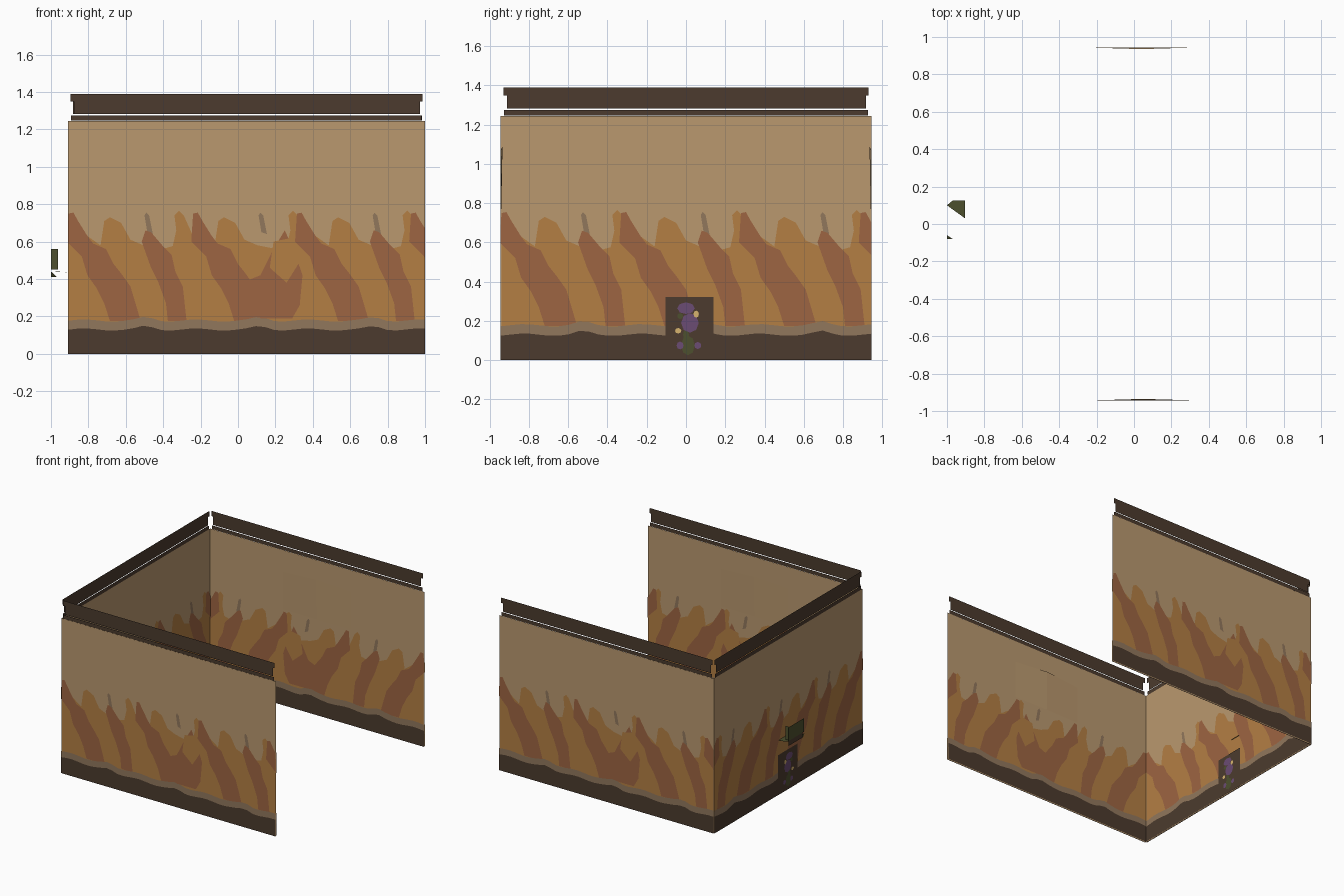
import bpy, bmesh, math
from mathutils import Matrix

if "Cube" in bpy.data.objects:
    bpy.data.objects.remove(bpy.data.objects["Cube"])


def mat(name, rgb):
    m = bpy.data.materials.new(name)
    lin = [(c / 255 / 12.92 if c < 11 else ((c / 255 + 0.055) / 1.055) ** 2.4) for c in rgb]
    m.diffuse_color = (*lin, 1)
    m.use_nodes = True
    m.node_tree.nodes["Principled BSDF"].inputs["Base Color"].default_value = m.diffuse_color
    return m


TAN = mat("tan plaster", (186, 153, 111))
BROWN = mat("dark wood", (76, 59, 46))
ORANGE = mat("ochre orange", (180, 127, 68))
RUST = mat("rust", (158, 101, 66))
TAUPE = mat("taupe", (145, 119, 92))
GREEN = mat("leaf green", (77, 80, 46))
PURPLE = mat("petal purple", (107, 76, 115))
CREAM = mat("cream yellow", (215, 180, 110))

TILE = 0.61  # mural repeat width
# mural shapes as (along wall, height) outlines within one repeat
FIELD = [(0, .17), (0, .60), (.10, .63), (.17, .58), (.19, .71), (.22, .73), (.28, .70), (.33, .61),
         (.40, .58), (.50, .56), (.57, .58), (.61, .60), (.61, .17)]
TIP = [(.55, .55), (.575, .66), (.565, .74), (.59, .765), (.615, .74), (.66, .64), (.66, .55)]
FLAME_A = [(-.01, .60), (0, .75), (.025, .755), (.05, .71), (.10, .63), (.13, .59), (.20, .56), (.24, .48),
           (.28, .43), (.33, .36), (.36, .26), (.385, .175), (.22, .175), (.19, .27), (.15, .35), (.10, .42),
           (.07, .52)]
FLAME_B = [(.39, .60), (.41, .66), (.44, .65), (.50, .58), (.55, .53), (.57, .44), (.61, .36), (.63, .175),
           (.53, .175), (.52, .27), (.48, .38), (.44, .46)]
SPARK = [(.405, .74), (.415, .755), (.43, .74), (.45, .64), (.42, .65)]
# centre motif of the two long walls, in wall coordinates
CONE = [(.02, .38), (.12, .42), (.19, .56), (.25, .66), (.30, .55), (.345, .42), (.33, .26), (.29, .19),
        (.12, .19), (.05, .28)]
GLOW = [(.17, .46), (.19, .60), (.29, .62), (.335, .50), (.26, .38)]


def shift(pts, d):
    return [(u + d, z) for u, z in pts]


def rect(u0, u1, z0, z1):
    return [(u0, z0), (u1, z0), (u1, z1), (u0, z1)]


def wavy(u0, u1, low, high):
    """Strip with an uneven painted top edge."""
    n = 38
    top = []
    for i in range(n + 1):
        u = u0 + (u1 - u0) * i / n
        t = ((u - u0) % TILE) - .42
        top.append((u, high + .006 * math.sin(u * 21) + .016 * math.exp(-(t / .05) ** 2)))
    return [(u0, low)] + top + [(u1, low)]


def plates(name, polys, m, layer, M, clip=None):
    """Flat plates painted on both faces of a wall; layer sets the stacking order."""
    bm = bmesh.new()
    for side in (-1, 1):
        for p in polys:
            f = bm.faces.new([bm.verts.new((u, side * (.0006 + .0013 * layer), z)) for u, z in p])
            f.normal_update()
            if f.normal.y * side < 0:
                f.normal_flip()
    bmesh.ops.triangulate(bm, faces=bm.faces[:])
    for u, s in zip(clip or (), (-1, 1)):
        bmesh.ops.bisect_plane(bm, geom=bm.verts[:] + bm.edges[:] + bm.faces[:],
                               plane_co=(u, 0, 0), plane_no=(s, 0, 0), clear_outer=True)
    return finish(name, bm, m, M)


def finish(name, bm, m, M=Matrix()):
    me = bpy.data.meshes.new(name)
    bm.to_mesh(me)
    bm.free()
    me.transform(M)
    me.materials.append(m)
    ob = bpy.data.objects.new(name, me)
    bpy.context.collection.objects.link(ob)
    return ob


def sheet(name, verts, faces, m, M=Matrix()):
    bm = bmesh.new()
    vs = [bm.verts.new(v) for v in verts]
    for f in faces:
        bm.faces.new([vs[i] for i in f])
    return finish(name, bm, m, M)


def wall(name, u0, u1, M, motif):
    ends = (u0, u1)
    starts = [u0 + .005 + TILE * i for i in range(4)]
    plain = [s for i, s in enumerate(starts) if not (motif and i == 1)]
    plates(name + "_panel", [rect(u0, u1, 0, 1.245)], TAN, 0, M)
    plates(name + "_ochre_field", [shift(FIELD, s) for s in starts], ORANGE, 1, M, ends)
    plates(name + "_ochre_tips", [shift(TIP, s) for s in starts], ORANGE, 2, M, ends)
    plates(name + "_sparks", [shift(SPARK, s) for s in starts], TAUPE, 2, M, ends)
    flames = [shift(FLAME_A, s) for s in plain] + [shift(FLAME_B, s) for s in plain]
    if motif:
        flames.append(shift(FLAME_A, -.24))
    plates(name + "_flames", flames, RUST, 3, M, ends)
    if motif:
        plates(name + "_cone", [CONE], RUST, 4, M)
        plates(name + "_glow", [GLOW], ORANGE, 5, M)
        # shallow swelling of the plaster, towards the room
        sheet(name + "_swelling",
              [(-.25, .001, .77), (.05, .004, .77), (.35, .001, .77),
               (-.25, .001, 1.07), (.05, .010, 1.09), (.35, .001, 1.07)],
              [(1, 0, 3, 4), (2, 1, 4, 5), (3, 5, 4)], TAN, M)
    plates(name + "_taupe_band", [wavy(u0, u1, .10, .178)], TAUPE, 4, M)
    plates(name + "_skirting", [wavy(u0, u1, 0, .130)], BROWN, 5, M)
    # picture rail and stepped cornice
    a, b = u0 + .017, u1 - .018
    plates(name + "_rail", [rect(a, b, 1.247, 1.275)], BROWN, 1, M)
    plates(name + "_cornice",
           [[(a + .015, 1.283), (b - .010, 1.283), (b - .010, 1.35), (b + .004, 1.35),
             (b + .004, 1.39), (a - .003, 1.39), (a - .003, 1.35), (a + .015, 1.35)]], BROWN, 1, M)


FRONT = Matrix.Translation((0, -.945, 0))
BACK = Matrix.Translation((.09, .945, 0)) @ Matrix.Rotation(math.pi, 4, 'Z')
LEFT = Matrix.Translation((-.91, 0, 0)) @ Matrix.Rotation(math.pi / 2, 4, 'Z')
wall("front_wall", -.91, 1.0, FRONT, True)
wall("back_wall", -.91, 1.0, BACK, True)
wall("left_wall", -.945, .945, LEFT, False)


# flower picture on the left wall
def blob(u, z, ru, rz, n=8):
    return [(u + ru * math.cos(2 * math.pi * i / n), z + rz * math.sin(2 * math.pi * i / n)) for i in range(n)]


plates("flower_board", [rect(-.105, .14, 0, .322)], BROWN, 6, LEFT)
plates("flower_stem", [blob(.01, .075, .035, .05), blob(.0, .13, .015, .03), blob(-.03, .225, .015, .015)],
       GREEN, 7, LEFT)
plates("flower_petals", [blob(.0, .265, .045, .03), blob(.02, .19, .045, .05), blob(-.03, .075, .018, .02),
                         blob(.06, .075, .018, .018)], PURPLE, 8, LEFT)
plates("flower_dots", [blob(.052, .235, .014, .018), blob(-.04, .15, .016, .014)], CREAM, 9, LEFT)

# folded leaf awning outside the left wall
sheet("leaf_upright", [(-.998, -.08, .45), (-.998, .12, .45), (-.998, .12, .56), (-.998, -.08, .56)],
      [(0, 3, 2, 1)], GREEN)
sheet("leaf_end", [(-1, .11, .45), (-.963, .11, .45), (-.963, .11, .56), (-1, .11, .56)], [(0, 1, 2, 3)], GREEN)
sheet("leaf_flat", [(-1, .10, .44), (-.903, .03, .435), (-.903, .125, .435), (-.97, .125, .44)],
      [(0, 1, 2, 3)], GREEN)
sheet("leaf_corner", [(-1, -.08, .44), (-.97, -.08, .412), (-1, -.06, .41)], [(0, 2, 1)], GREEN)
sheet("leaf_bracket", [(-.997, -.06, .41), (-.997, .12, .41), (-.997, .12, .45), (-.997, -.06, .45)],
      [(0, 3, 2, 1)], BROWN)
